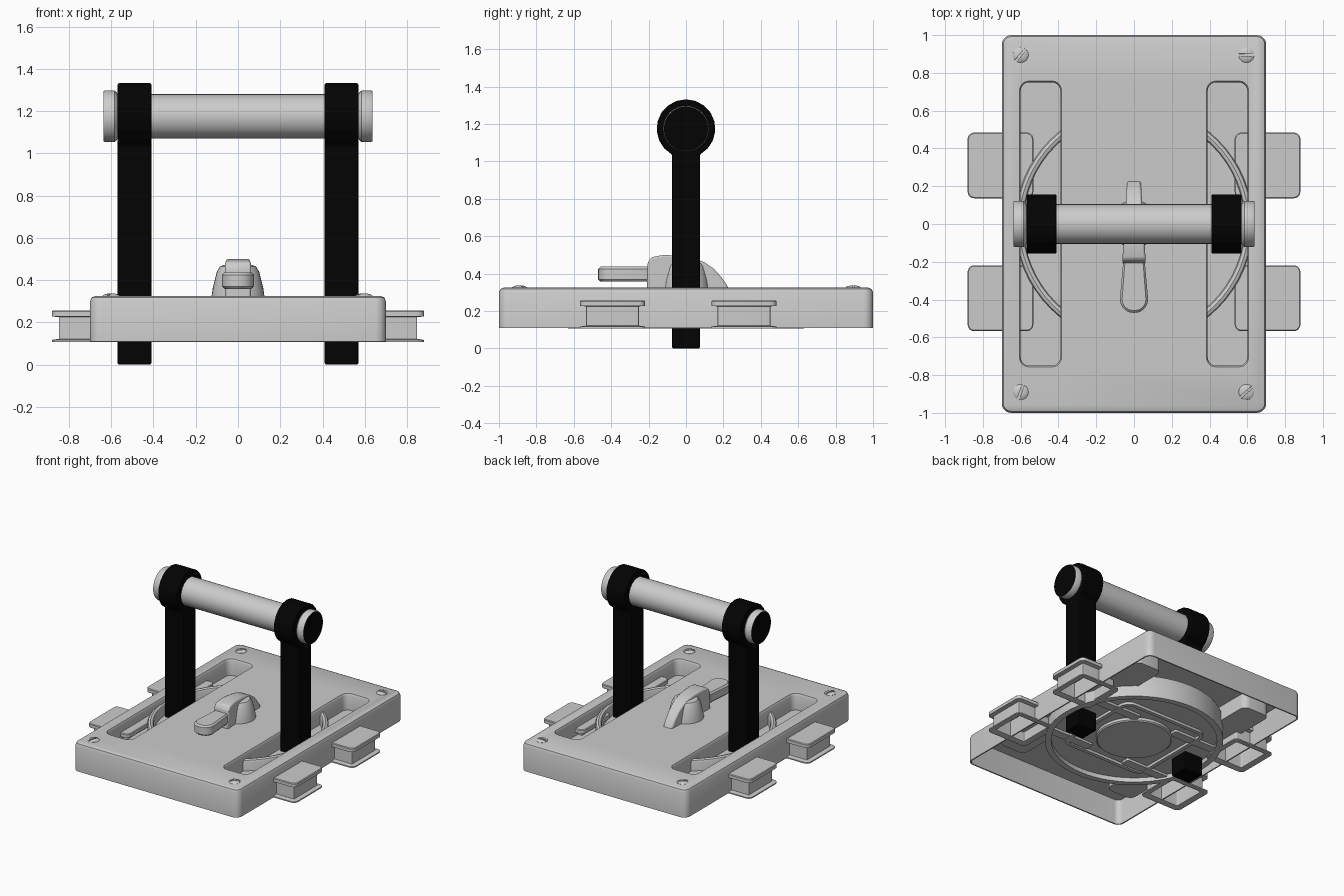
import bpy, bmesh, math
from mathutils import Vector

if "Cube" in bpy.data.objects:
    bpy.data.objects.remove(bpy.data.objects["Cube"], do_unlink=True)


def material(name, value):
    m = bpy.data.materials.new(name)
    m.use_nodes = True
    colour = (value, value, value, 1)
    m.diffuse_color = colour
    m.node_tree.nodes["Principled BSDF"].inputs["Base Color"].default_value = colour
    return m


GREY = material("light grey", 0.6)
BLACK = material("black", 0.001)


def rounded_rect(cx, cy, w, d, r, z, inset=0.0, steps=5):
    """Outline of a rounded rectangle at height z."""
    hx, hy, r = w / 2 - inset, d / 2 - inset, max(r - inset, 0.006)
    pts = []
    for q, (sx, sy) in enumerate([(1, 1), (-1, 1), (-1, -1), (1, -1)]):
        for i in range(steps + 1):
            a = math.pi / 2 * (q + i / steps)
            pts.append(Vector((cx + sx * (hx - r) + r * math.cos(a),
                               cy + sy * (hy - r) + r * math.sin(a), z)))
    return pts


def circle(cx, cy, r, z, n):
    return [Vector((cx + r * math.cos(math.tau * i / n),
                    cy + r * math.sin(math.tau * i / n), z)) for i in range(n)]


def skin(name, rings, mat=GREY, closed=False, bevel=0, smooth=True):
    """Join a stack of outlines with quads and cap the ends."""
    bm = bmesh.new()
    loops = [[bm.verts.new(p) for p in ring] for ring in rings]
    n = len(loops[0])
    pairs = list(zip(loops, loops[1:])) + ([(loops[-1], loops[0])] if closed else [])
    for a, b in pairs:
        for i in range(n):
            j = (i + 1) % n
            bm.faces.new((a[i], a[j], b[j], b[i]))
    if not closed:
        bm.faces.new(loops[0])
        bm.faces.new(loops[-1])
    bmesh.ops.recalc_face_normals(bm, faces=bm.faces)
    mesh = bpy.data.meshes.new(name)
    bm.to_mesh(mesh)
    bm.free()
    mesh.materials.append(mat)
    obj = bpy.data.objects.new(name, mesh)
    bpy.context.collection.objects.link(obj)
    if bevel:
        mod = obj.modifiers.new("soft edges", "BEVEL")
        mod.width, mod.segments, mod.limit_method = bevel, 2, "ANGLE"
    if smooth:
        shade(obj)
    return obj


def activate(obj):
    bpy.ops.object.select_all(action="DESELECT")
    obj.select_set(True)
    bpy.context.view_layer.objects.active = obj


def shade(obj):
    activate(obj)
    bpy.ops.object.shade_smooth_by_angle(angle=math.radians(35))


def boolean(obj, tool, operation):
    activate(obj)
    mod = obj.modifiers.new("cut", "BOOLEAN")
    mod.operation, mod.solver, mod.object = operation, "EXACT", tool
    bpy.ops.object.modifier_apply(modifier=mod.name)
    bpy.data.objects.remove(tool, do_unlink=True)


def box_loft(name, cx, cy, w, d, r, sections, **kw):
    return skin(name, [rounded_rect(cx, cy, w, d, r, z, i) for i, z in sections], **kw)


def lathe(name, cx, cy, profile, n=32, **kw):
    return skin(name, [circle(cx, cy, r, z, n) for r, z in profile], **kw)


# Thin-walled base tray, open underneath, with two long pockets in its top
base = box_loft("base_plate", 0, 0, 1.4, 2, 0.05,
                [(0.01, 0.305), (0.01, 0.11), (0, 0.11), (0, 0.3), (0.008, 0.318), (0.025, 0.325)])
for side in (-1, 1):
    boolean(base, box_loft("pocket_shell", side * 0.495, 0, 0.23, 1.52, 0.05,
                           [(0, 0.19), (0, 0.315)]), "UNION")
for side in (-1, 1):
    boolean(base, box_loft("pocket_cut", side * 0.495, 0, 0.21, 1.5, 0.045,
                           [(0, 0.2), (0, 0.31), (-0.004, 0.319), (-0.012, 0.335)]), "DIFFERENCE")
shade(base)

# Locking bolts: hollow spools sticking out of both sides
for side, s in (("right", -1), ("left", 1)):
    for end, y in (("front", -0.393), ("back", 0.31)):
        box_loft(f"{side}_{end}_bolt", s * 0.707, y, 0.348, 0.348, 0.035,
                 [(0.045, 0.235), (0.045, 0.115), (0.012, 0.106), (0, 0.108), (0, 0.117),
                  (0.033, 0.122), (0.033, 0.225), (0, 0.228), (0, 0.252), (0.005, 0.257)])
        # Link from bolt to the central cam
        box_loft(f"{side}_{end}_link", s * 0.36, y * 0.75, 0.4, 0.07, 0.01,
                 [(0, 0.122), (0, 0.145)])

# Turning ring, its web and the cam under the tray
skin("turning_ring", [circle(0, 0, r, z, 64) for r, z in
                      ((0.585, 0.106), (0.63, 0.106), (0.63, 0.265), (0.624, 0.278),
                       (0.608, 0.284), (0.591, 0.278), (0.585, 0.265))], closed=True)
lathe("ring_web", 0, 0, [(0.59, 0.14), (0.59, 0.16)], n=64)
lathe("cam_disc", 0, 0, [(0.26, 0.112), (0.27, 0.12), (0.27, 0.145)], n=40)
skin("mechanism_frame", [rounded_rect(0, 0, 0.74, 0.74, 0.08, z, i) for i, z in
                         ((0, 0.12), (0, 0.145), (0.03, 0.145), (0.03, 0.12))], closed=True)

# Slotted corner screws
for x, y, angle in ((-0.6, 0.895, 50), (0.595, 0.895, 0), (-0.6, -0.89, 70), (0.595, -0.89, 40)):
    screw = lathe("corner_screw", x, y, [(0.042, 0.315), (0.041, 0.326), (0.033, 0.332),
                                         (0.018, 0.336)], n=24)
    slot = box_loft("slot_cut", 0, 0, 0.1, 0.012, 0.006, [(0, 0.322), (0, 0.35)])
    slot.location, slot.rotation_euler.z = (x, y, 0), math.radians(angle)
    bpy.context.view_layer.update()
    boolean(screw, slot, "DIFFERENCE")

# Upright arms: strap with a round eye at the top
AXIS, EYE, HALF = 1.175, 0.157, 0.075
start = math.asin(HALF / EYE)
sweep = math.tau - 2 * start
outline = [(HALF, 0.0)]
for i in range(17):
    a = -math.pi / 2 + start + sweep * i / 16
    outline.append((EYE * math.cos(a), AXIS + EYE * math.sin(a)))
outline.append((-HALF, 0.0))
for side, s in (("right", -1), ("left", 1)):
    skin(f"{side}_arm", [[Vector((s * 0.49 + dx, y, z)) for y, z in outline]
                         for dx in (-0.08, 0.08)], mat=BLACK, bevel=0.008, smooth=False)

# Grip bar with flared, black-faced ends
half = [(0.57, 0.105), (0.575, 0.114), (0.585, 0.1225), (0.628, 0.1225), (0.637, 0.118)]
profile = [(-x, r) for x, r in reversed(half)] + half
grip = skin("grip_bar", [[Vector((x, p.x, AXIS + p.y)) for p in circle(0, 0, r, 0, 32)]
                         for x, r in profile])
grip.data.materials.append(BLACK)
for face in grip.data.polygons:
    if abs(face.center.x) > 0.634 and abs(face.normal.x) > 0.9:
        face.material_index = 1

# Latch knob: round hub, curved fin and pointer lever
lathe("knob_hub", 0, 0, [(0.126, 0.315), (0.12, 0.36), (0.1, 0.44), (0.085, 0.465), (0.065, 0.472)])
fin = [(-0.21, 0.315), (-0.205, 0.46), (-0.185, 0.488), (-0.12, 0.5), (-0.03, 0.496),
       (0.04, 0.485), (0.1, 0.46), (0.15, 0.425), (0.19, 0.38), (0.215, 0.345), (0.23, 0.315)]
skin("knob_fin", [[Vector((s * (0.05 - 0.06 * y), y, z)) for y, z in fin] for s in (-1, 1)],
     bevel=0.01)
rings = [rounded_rect(0, -0.31, 0.15, 0.32, 0.07, z, i)
         for i, z in ((0.012, 0.358), (0, 0.37), (0, 0.425), (0.012, 0.437))]
for ring in rings:
    for p in ring:
        p.x *= 1 - max(0, p.y + 0.4) * 1.2
skin("knob_lever", rings)
